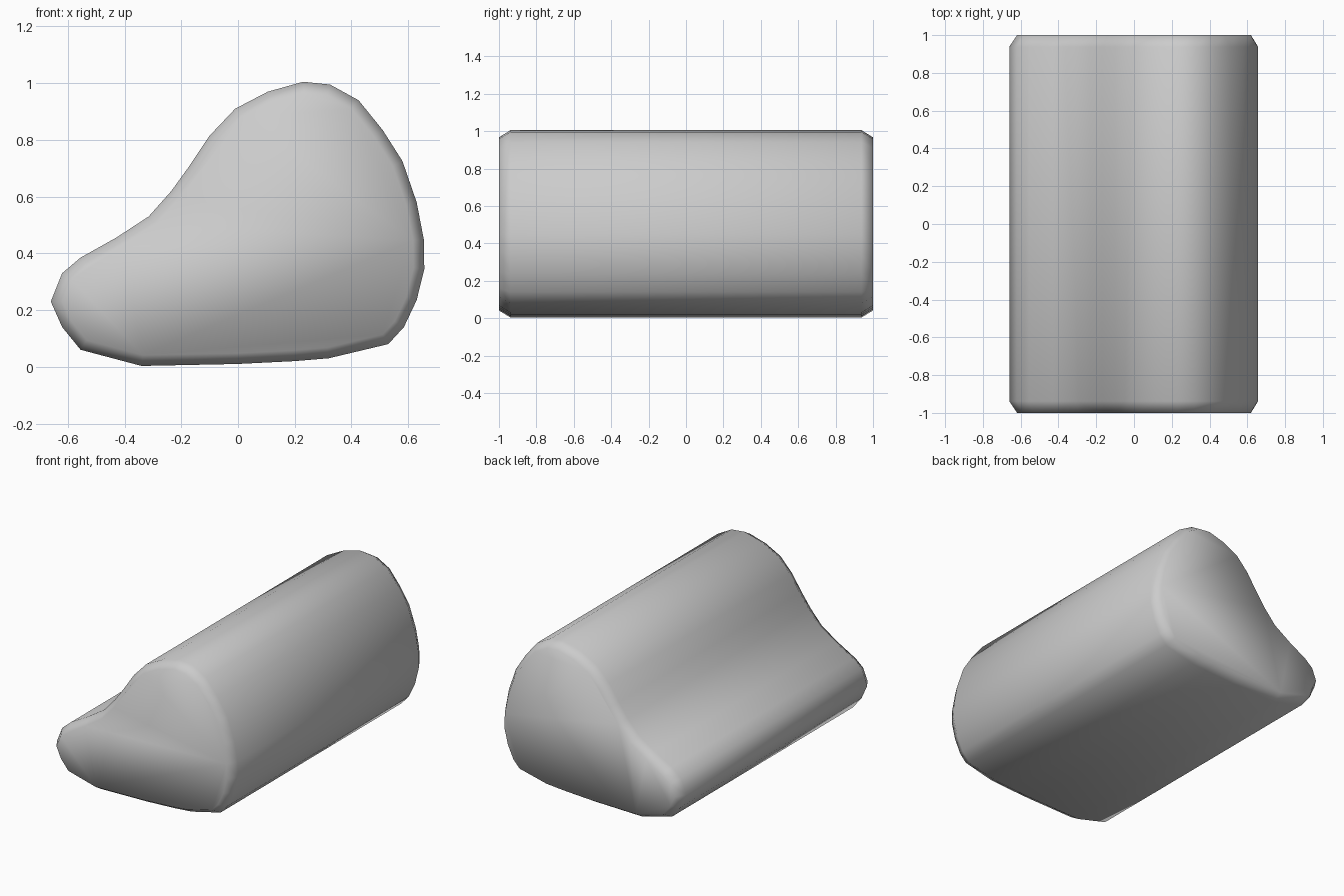
import bpy, bmesh
from mathutils import Vector

if "Cube" in bpy.data.objects:
    bpy.data.objects.remove(bpy.data.objects["Cube"])

# Cross-section (x, z), clockwise seen from the front
PROFILE = [(-.66, .23), (-.62, .33), (-.555, .385), (-.43, .455), (-.315, .53),
           (-.235, .62), (-.17, .71), (-.10, .815), (-.01, .91), (.105, .97),
           (.23, 1.005), (.325, .995), (.425, .94), (.51, .835), (.58, .725),
           (.63, .58), (.655, .45), (.657, .345), (.63, .235), (.585, .14),
           (.53, .08), (.32, .03), (.2, .02), (0, .01), (-.34, .003),
           (-.555, .06), (-.62, .14)]
INSET, CHAMFER = .038, .062


def inset(points, dist):
    """Move each corner inward along its mitre."""
    pts = [Vector(p) for p in points]
    out = []
    for i, p in enumerate(pts):
        a = (p - pts[i - 1]).normalized()
        b = (pts[(i + 1) % len(pts)] - p).normalized()
        n1, n2 = Vector((a.y, -a.x)), Vector((b.y, -b.x))
        out.append(p + (n1 + n2) * dist / (1 + n1.dot(n2)))
    return out


# Long body with chamfered ends
bm = bmesh.new()
small = inset(PROFILE, INSET)
sections = [(-1, small), (-1 + CHAMFER, PROFILE), (1 - CHAMFER, PROFILE), (1, small)]
rings = [[bm.verts.new((x, y, z)) for x, z in pts] for y, pts in sections]
count = len(PROFILE)
for r, s in zip(rings, rings[1:]):
    for i in range(count):
        j = (i + 1) % count
        bm.faces.new((r[i], r[j], s[j], s[i]))
bm.faces.new(rings[0])
bm.faces.new(rings[-1])
bmesh.ops.recalc_face_normals(bm, faces=bm.faces)
for f in bm.faces:
    f.smooth = True

mesh = bpy.data.meshes.new("contoured_block")
bm.to_mesh(mesh)
bm.free()
body = bpy.data.objects.new("contoured_block", mesh)
bpy.context.collection.objects.link(body)
